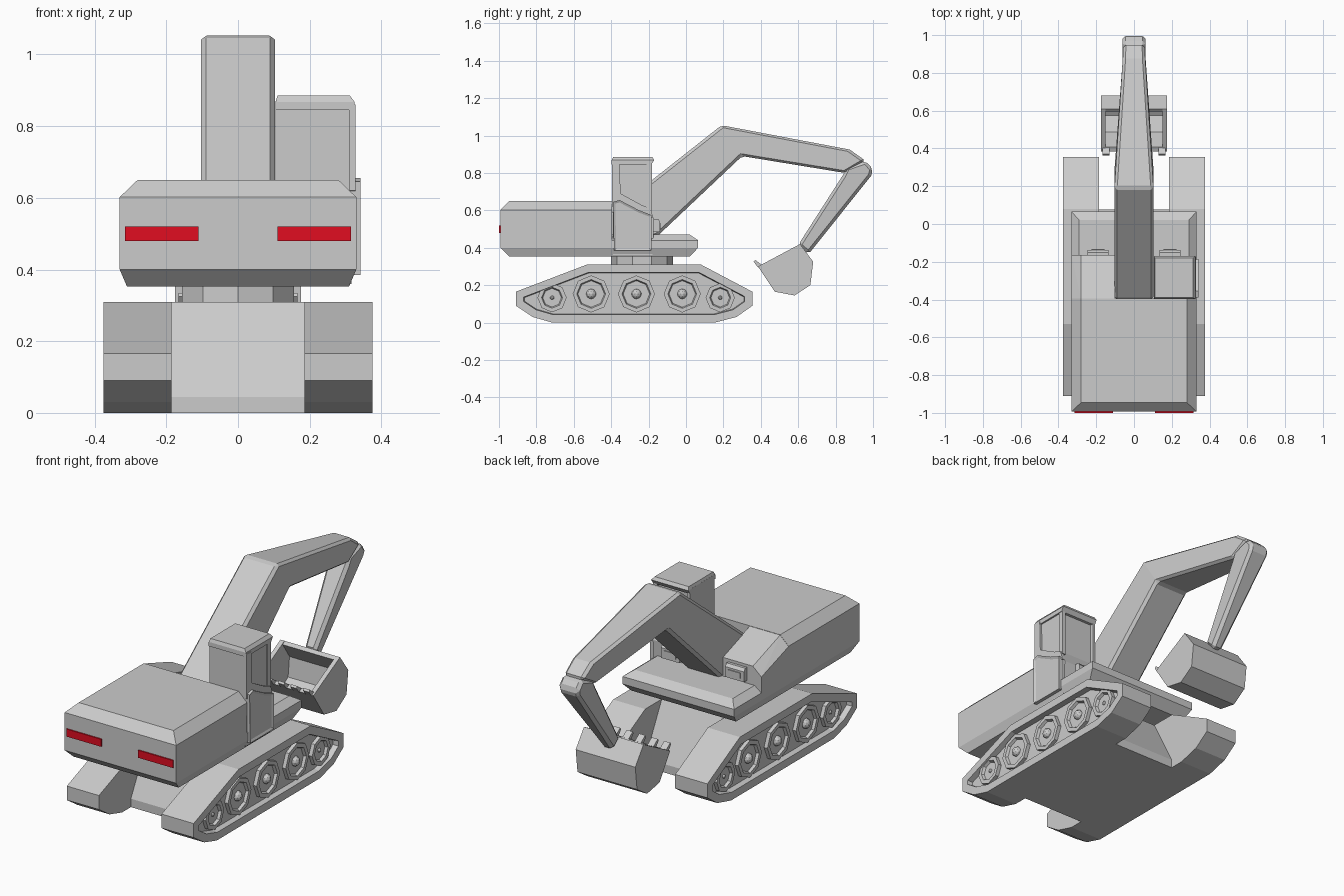
import bpy, bmesh, math
from mathutils import Vector

if "Cube" in bpy.data.objects:
    bpy.data.objects.remove(bpy.data.objects["Cube"])


def material(name, rgb):
    m = bpy.data.materials.new(name)
    m.diffuse_color = (*rgb, 1)
    m.use_nodes = True
    m.node_tree.nodes["Principled BSDF"].inputs["Base Color"].default_value = m.diffuse_color
    return m


GREY = material("grey paint", (0.6, 0.6, 0.6))
RED = material("red lamp", (0.75, 0.004, 0.015))


def finish(name, bm, mat=GREY, bevel=0):
    bmesh.ops.recalc_face_normals(bm, faces=bm.faces)
    me = bpy.data.meshes.new(name)
    bm.to_mesh(me)
    bm.free()
    me.materials.append(mat)
    ob = bpy.data.objects.new(name, me)
    bpy.context.collection.objects.link(ob)
    if bevel:
        mod = ob.modifiers.new("chamfer", 'BEVEL')
        mod.width, mod.segments = bevel, 1
        mod.limit_method, mod.angle_limit = 'ANGLE', math.radians(35)
    return ob


def prism(name, pts, x0, x1, insets=(), width=None, fold=None, bevel=0):
    """Side profile (y, z) extruded from x0 to x1; insets shape the x1 face."""
    bm = bmesh.new()
    a = [bm.verts.new((x0, y, z)) for y, z in pts]
    b = [bm.verts.new((x1, y, z)) for y, z in pts]
    n = len(pts)
    bm.faces.new(a)
    outer = bm.faces.new(b)
    for i in range(n):
        j = (i + 1) % n
        bm.faces.new((a[i], a[j], b[j], b[i]))
    bmesh.ops.recalc_face_normals(bm, faces=bm.faces)
    for t, d in insets:
        bmesh.ops.inset_region(bm, faces=[outer], thickness=t, depth=d,
                               use_even_offset=True)
    if fold:
        for side in (a, b):
            bmesh.ops.connect_verts(bm, verts=[side[k] for k in fold])
    if width:
        for v in bm.verts:
            v.co.x *= width(v.co)
    return finish(name, bm, bevel=bevel)


def hull(name, pts, mat=GREY):
    bm = bmesh.new()
    for p in pts:
        bm.verts.new(p)
    bmesh.ops.convex_hull(bm, input=bm.verts)
    bmesh.ops.dissolve_limit(bm, angle_limit=0.01, verts=bm.verts, edges=bm.edges)
    return finish(name, bm, mat)


def rect(x0, x1, y0, y1, z):
    return [(x, y, z) for x in (x0, x1) for y in (y0, y1)]


def ngon(cy, cz, r, n=8):
    return [(cy + r * math.sin(math.tau * i / n), cz + r * math.cos(math.tau * i / n))
            for i in range(n)]


# Crawler tracks with recessed sides and road wheels
TRACK = [(-.91, .165), (-.53, .31), (.08, .31), (.355, .165), (.355, .09),
         (.27, .03), (.155, 0), (-.715, 0), (-.82, .03), (-.91, .09)]
WHEELS = [(-.716, .133, .078), (-.507, .153, .099), (-.265, .153, .099),
          (-.02, .153, .099), (.183, .133, .078)]
for s, side in ((-1, "left"), (1, "right")):
    prism(f"{side}_track", TRACK, s * .185, s * .375, [(.042, 0), (.004, -.03)])
    for i, (y, z, r) in enumerate(WHEELS):
        prism(f"{side}_wheel_{i}", ngon(y, z, r), s * .34, s * .365,
              [(.02, 0), (.006, -.014)])
        bm = bmesh.new()
        bmesh.ops.create_icosphere(bm, subdivisions=2, radius=.027 if r > .09 else .011)
        bmesh.ops.translate(bm, verts=bm.verts, vec=Vector((s * .35, y, z)))
        finish(f"{side}_hub_{i}", bm)

# Undercarriage with sloping ends, and turntable
prism("undercarriage", [(-.64, 0), (.078, 0), (.078, .045), (-.06, .31),
                        (-.5, .31), (-.64, .045)], -.186, .186)
bm = bmesh.new()
bmesh.ops.create_cone(bm, cap_ends=True, segments=10, radius1=.165, radius2=.165, depth=.08)
bmesh.ops.translate(bm, verts=bm.verts, vec=Vector((0, -.235, .335)))
finish("turntable", bm)

# Engine housing, left shoulder and front deck
hull("engine_housing", rect(-.28, .28, -.945, -.395, .65) + rect(-.33, .33, -.993, -.395, .602)
     + rect(-.33, .33, -.993, -.395, .4) + rect(-.31, .31, -.945, -.395, .353))
hull("left_shoulder", [(-.28, -.4, .65), (-.1, -.4, .65), (-.33, -.4, .602),
                       (-.28, -.165, .57), (-.1, -.165, .57), (-.33, -.165, .525)]
     + rect(-.33, -.1, -.4, -.165, .42))
hull("front_deck", rect(-.29, .29, -.4, .02, .47) + rect(-.33, .33, -.4, .065, .44)
     + rect(-.33, .33, -.4, .065, .4) + rect(-.31, .31, -.4, .02, .353))

# Headlamps and red rear lamps
for s, side in ((-1, "left"), (1, "right")):
    x0, x1 = sorted((s * .135, s * .245))
    hull(f"{side}_headlamp", rect(x0, x1, -.19, -.15, .555) + rect(x0, x1, -.19, -.138, .54)
         + rect(x0, x1, -.19, -.138, .485))
    hull(f"{side}_headlamp_lens", rect(x0 + .02, x1 - .02, -.14, -.133, .5)
         + rect(x0 + .02, x1 - .02, -.14, -.133, .53))
    x0, x1 = sorted((s * .11, s * .315))
    hull(f"{side}_red_lamp", rect(x0, x1, -1, -.992, .48) + rect(x0, x1, -1, -.992, .52), RED)

# Cab: core, side frame around the window, door panel and overhanging roof
prism("cab_core", [(-.39, .36), (-.18, .36), (-.17, .55), (-.2, .62), (-.2, .87), (-.39, .87)],
      .105, .316)
prism("cab_side_frame", [(-.395, .86), (-.355, .86), (-.35, .69), (-.24, .63), (-.19, .61),
                         (-.175, .56), (-.395, .62)], .31, .328)
for x0, x1, nm in ((.105, .12, "inner"), (.3, .322, "outer")):
    prism(f"cab_{nm}_front_post", [(-.21, .6), (-.183, .6), (-.183, .86), (-.21, .86)], x0, x1)
prism("cab_door", [(-.385, .385), (-.185, .385), (-.185, .575), (-.25, .6), (-.355, .655),
                   (-.39, .645)], .31, .342, [(.012, -.006)])
hull("cab_roof", rect(.11, .312, -.39, -.18, .885) + rect(.105, .325, -.397, -.17, .868)
     + rect(.105, .325, -.397, -.185, .845))

# Digging arm: cranked boom and tapering stick
prism("boom", [(-.4, .59), (.19, 1.055), (.875, .925), (.96, .865), (.85, .8), (.3, .89),
               (-.15, .465), (-.4, .4)], -.103, .103, fold=(1, 5), bevel=.014,
      width=lambda c: 1 - .45 * max(0, min(1, (c.y - .3) / .6)))
prism("stick", [(.86, .83), (.96, .865), (1, .82), (.99, .785), (.655, .365), (.6, .415),
                (.84, .79)], -.06, .06, bevel=.016,
      width=lambda c: .5 + .5 * min(1, (c.z - .365) / .42))

# Bucket: bent plate, two cheeks and a row of teeth
OUTER = [(.385, .3), (.475, .165), (.58, .145), (.665, .2), (.68, .325), (.61, .42)]
INNER = [(.595, .405), (.652, .32), (.64, .215), (.575, .172), (.488, .19), (.408, .31)]
prism("bucket_shell", OUTER + INNER, -.175, .175)
for s, side in ((-1, "left"), (1, "right")):
    prism(f"bucket_{side}_cheek", OUTER, s * .152, s * .176)
for i in range(5):
    x = -.148 + .074 * i
    prism(f"bucket_tooth_{i}", [(.37, .335), (.362, .325), (.385, .295), (.41, .305)],
          x - .018, x + .018)
